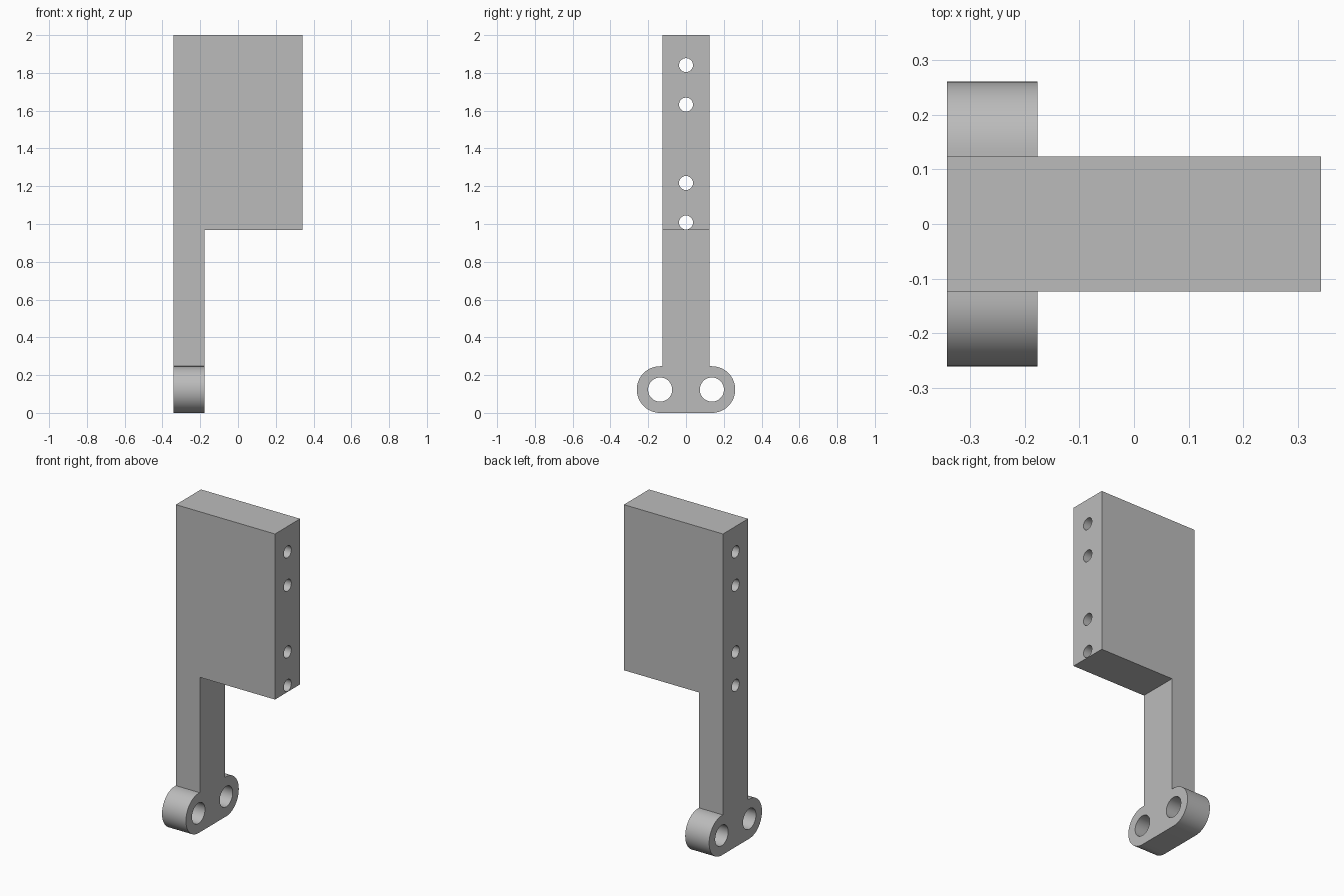
import bpy, bmesh
from math import sin, cos, pi
from mathutils import Matrix

cube = bpy.data.objects.get("Cube")
if cube:
    bpy.data.objects.remove(cube, do_unlink=True)

LEFT, STEM, RIGHT = -0.342, -0.177, 0.342   # x limits of stem and block
HALF, TOP, BLOCK_Z = 0.124, 2.0, 0.967      # half depth, height, block underside
LUG_R, LUG_Y = 0.1235, 0.137                # foot lug radius and centre

grey = bpy.data.materials.new("plain_grey")
grey.use_nodes = True
colour = (0.5, 0.5, 0.5, 1)
grey.diffuse_color = colour
grey.node_tree.nodes["Principled BSDF"].inputs["Base Color"].default_value = colour


def make_object(name, bm):
    mesh = bpy.data.meshes.new(name)
    bm.to_mesh(mesh)
    bm.free()
    obj = bpy.data.objects.new(name, mesh)
    bpy.context.collection.objects.link(obj)
    return obj


# Side outline: round lugs at the foot, straight stem to the top
steps = 32
half = [(LUG_Y + LUG_R * sin(pi * i / steps), LUG_R - LUG_R * cos(pi * i / steps))
        for i in range(steps + 1)]
half += [(HALF, 2 * LUG_R), (HALF, TOP)]
outline = half + [(-y, z) for y, z in reversed(half)]

bm = bmesh.new()
cap = bm.faces.new([bm.verts.new((LEFT, y, z)) for y, z in outline])
grown = bmesh.ops.extrude_face_region(bm, geom=[cap], use_keep_orig=True)
bmesh.ops.translate(bm, vec=(STEM - LEFT, 0, 0),
                    verts=[v for v in grown["geom"] if isinstance(v, bmesh.types.BMVert)])

# Upper block: pull out the top part of the stem's side face
bmesh.ops.bisect_plane(bm, geom=bm.verts[:] + bm.edges[:] + bm.faces[:],
                       plane_co=(0, 0, BLOCK_Z), plane_no=(0, 0, 1))
side = [f for f in bm.faces
        if all(v.co.x > STEM - 0.001 and v.co.z > BLOCK_Z - 0.001 for v in f.verts)]
grown = bmesh.ops.extrude_face_region(bm, geom=side)
bmesh.ops.translate(bm, vec=(RIGHT - STEM, 0, 0),
                    verts=[v for v in grown["geom"] if isinstance(v, bmesh.types.BMVert)])
bmesh.ops.dissolve_limit(bm, angle_limit=0.01, verts=bm.verts[:], edges=bm.edges[:])
bmesh.ops.recalc_face_normals(bm, faces=bm.faces[:])
bracket = make_object("bracket_body", bm)
bracket.data.materials.append(grey)

# Through holes: four small ones in the block, two large ones in the lugs
holes = [(0, z, 0.037) for z in (1.841, 1.632, 1.217, 1.008)]
holes += [(s * LUG_Y, LUG_R, 0.064) for s in (-1, 1)]
bm = bmesh.new()
for y, z, radius in holes:
    bmesh.ops.create_cone(bm, cap_ends=True, segments=48, radius1=radius, radius2=radius,
                          depth=1, matrix=Matrix.Translation((0, y, z)) @ Matrix.Rotation(pi / 2, 4, "Y"))
cutter = make_object("hole_cutter", bm)
cutter.hide_render = True

cut = bracket.modifiers.new("holes", "BOOLEAN")
cut.operation = "DIFFERENCE"
cut.solver = "EXACT"
cut.object = cutter
bpy.ops.object.select_all(action="DESELECT")
bpy.context.view_layer.objects.active = bracket
bracket.select_set(True)
bpy.ops.object.modifier_apply(modifier=cut.name)
bpy.data.objects.remove(cutter, do_unlink=True)
bpy.ops.object.shade_smooth_by_angle()
